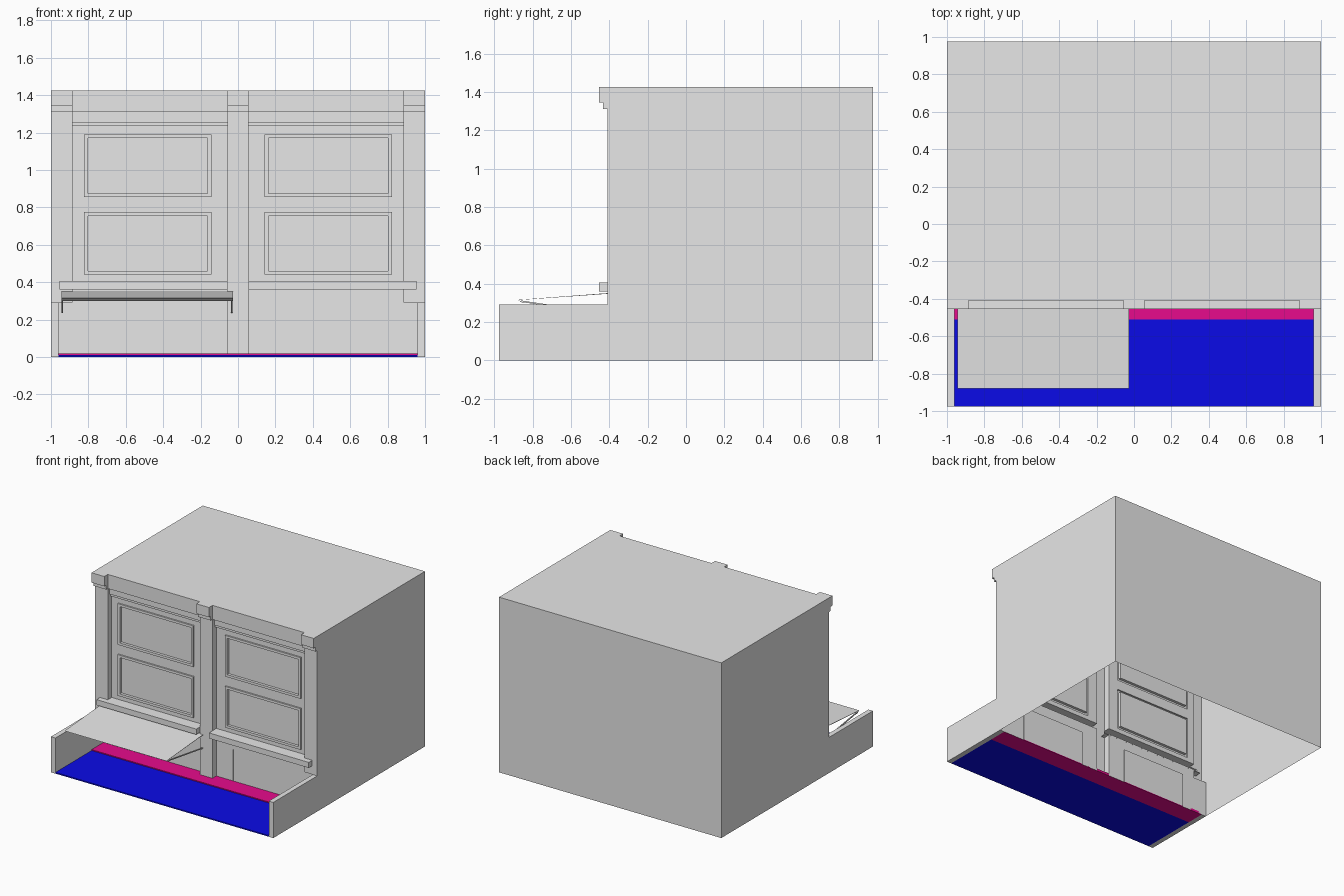
import bpy
from mathutils import Vector

cube = bpy.data.objects.get("Cube")
if cube:
    bpy.data.objects.remove(cube, do_unlink=True)


def material(name, rgb):
    mat = bpy.data.materials.new(name)
    mat.use_nodes = True
    mat.diffuse_color = (*rgb, 1)
    mat.node_tree.nodes["Principled BSDF"].inputs["Base Color"].default_value = (*rgb, 1)
    return mat


GREY = material("plain_grey", (0.8, 0.8, 0.8))
BLUE = material("paving_blue", (0.004, 0.004, 1.0))
PINK = material("kerb_magenta", (1.0, 0.004, 0.33))


def mesh_object(name, verts, faces, mat):
    mesh = bpy.data.meshes.new(name)
    mesh.from_pydata(verts, [], faces)
    mesh.materials.append(mat)
    obj = bpy.data.objects.new(name, mesh)
    bpy.context.collection.objects.link(obj)
    return obj


def box(name, low, high, mat):
    verts = [(x, y, z) for x in (low[0], high[0]) for y in (low[1], high[1])
             for z in (low[2], high[2])]
    faces = [(0, 1, 3, 2), (4, 6, 7, 5), (0, 4, 5, 1),
             (2, 3, 7, 6), (0, 2, 6, 4), (1, 5, 7, 3)]
    return mesh_object(name, verts, faces, mat)


WALL, PIER, CORNICE = -0.36, -0.41, -0.455
FRONT, BACK, TOP = -0.975, 0.975, 1.425
LOW = 0.29           # height of the forecourt side walls
IN, OUT = 0.057, 0.885   # bay limits from the centre line

# Facade relief regions: distance from centre line, height range, depth; later wins
regions = [
    (0, 1, 0, TOP, WALL),
    (0, IN, 0, TOP, PIER),                 # centre pier
    (OUT, 1, LOW, TOP, PIER),              # outer piers
    (IN, OUT, 1.235, 1.255, -0.375),       # bay mouldings
    (IN, OUT, 1.255, 1.31, -0.385),
    (IN, OUT, 1.31, TOP, PIER),            # bay cornice
    (IN, 0.955, 0.36, 0.405, CORNICE),     # window sills
    (0.205, 0.772, 0, 0.275, -0.352),      # doors
]
for a, b in ((0, IN), (OUT, 1)):           # pier capitals
    regions += [(a, b, 1.31, 1.345, -0.432), (a, b, 1.345, TOP, CORNICE)]
for z0, z1 in ((0.44, 0.775), (0.855, 1.19)):   # window frames and panes
    regions += [(0.143, 0.823, z0, z1, -0.372),
                (0.163, 0.803, z0 + 0.02, z1 - 0.02, -0.35)]


def depth(x, z):
    found = WALL
    for x0, x1, z0, z1, y in regions:
        if x0 < abs(x) < x1 and z0 < z < z1:
            found = y
    return found


def build_facade():
    dist = {d for r in regions for d in r[:2]}
    xs = sorted(dist | {-d for d in dist})
    zs = sorted({h for r in regions for h in r[2:4]})
    verts, faces = [], []

    def quad(*points):
        start = len(verts)
        verts.extend(points)
        faces.append(tuple(range(start, start + 4)))

    def cell(i, j):
        if not (0 <= i < len(xs) - 1 and 0 <= j < len(zs) - 1):
            return WALL
        return depth((xs[i] + xs[i + 1]) / 2, (zs[j] + zs[j + 1]) / 2)

    for i, x in enumerate(xs):
        for j, z in enumerate(zs):
            y, left, below = cell(i, j), cell(i - 1, j), cell(i, j - 1)
            if j + 1 < len(zs):
                z1 = zs[j + 1]
                if left != y:
                    quad((x, left, z), (x, y, z), (x, y, z1), (x, left, z1))
            if i + 1 < len(xs):
                x1 = xs[i + 1]
                if j and below != y:
                    quad((x, below, z), (x1, below, z), (x1, y, z), (x, y, z))
                if j + 1 < len(zs):
                    quad((x, y, z), (x1, y, z), (x1, y, z1), (x, y, z1))
    mesh_object("facade", verts, faces, GREY)


build_facade()

# Hollow building shell, open underneath
shell = [(x, y, z) for x in (-1, 1) for y in (WALL, BACK) for z in (0, TOP)]
mesh_object("building_shell", shell,
            [(0, 1, 3, 2), (4, 6, 7, 5), (2, 3, 7, 6), (1, 5, 7, 3)], GREY)

# Forecourt
for side, name in ((-1, "right"), (1, "left")):
    x0, x1 = sorted((side * 0.96, side))
    box(name + "_forecourt_wall", (x0, FRONT, 0), (x1, WALL, LOW), GREY)
box("forecourt_floor", (-0.96, FRONT, 0), (0.96, -0.51, 0.01), BLUE)
box("kerb_strip", (-0.96, -0.51, 0), (0.96, WALL, 0.018), PINK)

# Awning: sloping sheet with a folded-back lip
X0, X1 = -0.945, -0.028
profile = [(PIER + 0.05, 0.354), (-0.88, 0.315), (-0.85, 0.298)]
sheet = [(x, y, z) for y, z in profile for x in (X0, X1)]
awning = mesh_object("awning", sheet, [(0, 2, 3, 1), (2, 4, 5, 3)], GREY)
thick = awning.modifiers.new("thickness", "SOLIDIFY")
thick.thickness = 0.004


# Awning arms
def rod(name, start, end, r):
    start, end = Vector(start), Vector(end)
    up = Vector((0, 0, r))
    across = Vector((r, 0, 0))
    ring = [across + up, up - across, -across - up, across - up]
    verts = [p + o for p in (start, end) for o in ring]
    faces = [(i, (i + 1) % 4, (i + 1) % 4 + 4, i + 4) for i in range(4)]
    mesh_object(name, verts, faces + [(3, 2, 1, 0), (4, 5, 6, 7)], GREY)


for name, x in (("right_awning_arm", X0 + 0.005), ("left_awning_arm", X1 - 0.005)):
    rod(name, (x, -0.86, 0.308), (x, PIER, 0.24), 0.004)
